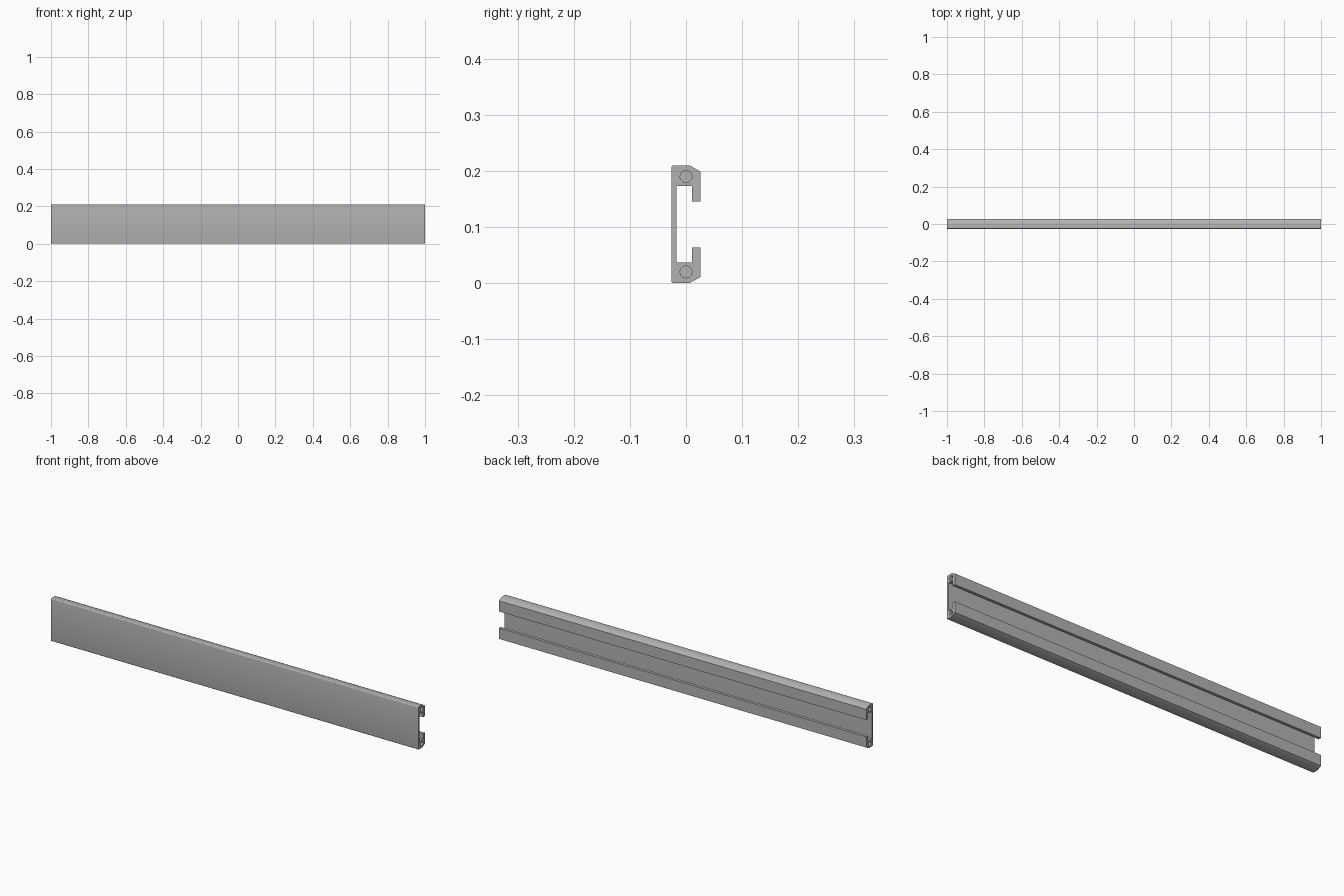
import bpy, bmesh, math

if "Cube" in bpy.data.objects:
    bpy.data.objects.remove(bpy.data.objects["Cube"])

HALF, MID = 1.0, 0.105        # half length, height of the symmetry plane
HOLE_R, HOLE_Z, HOLE_DEPTH = 0.0105, 0.085, 0.05

grey = bpy.data.materials.new("aluminium grey")
grey.diffuse_color = (0.45, 0.45, 0.45, 1)
grey.use_nodes = True
grey.node_tree.nodes["Principled BSDF"].inputs["Base Color"].default_value = grey.diffuse_color

# Upper half of the cross-section (y, height above the symmetry plane)
R = 0.004
corner = [(-0.026 + R - R * math.cos(a), 0.105 - R + R * math.sin(a))
          for a in [i * math.pi / 8 for i in range(5)]]
upper = corner + [(0.006, 0.105), (0.026, 0.094), (0.026, 0.041),
                  (0.011, 0.041), (0.011, 0.068), (-0.017, 0.068)]
profile = upper + [(y, -z) for y, z in reversed(upper)]

# Channel rail: profile extruded along x
bm = bmesh.new()
face = bm.faces.new([bm.verts.new((-HALF, y, MID + z)) for y, z in profile])
ext = bmesh.ops.extrude_face_region(bm, geom=[face])["geom"]
bmesh.ops.translate(bm, vec=(2 * HALF, 0, 0),
                    verts=[v for v in ext if isinstance(v, bmesh.types.BMVert)])
bmesh.ops.recalc_face_normals(bm, faces=bm.faces)
mesh = bpy.data.meshes.new("channel_rail")
bm.to_mesh(mesh)
bm.free()
mesh.materials.append(grey)
rail = bpy.data.objects.new("channel_rail", mesh)
bpy.context.collection.objects.link(rail)
bpy.context.view_layer.objects.active = rail

# Blind screw holes in both ends, above and below
cutters = []
for sx in (-1, 1):
    for sz in (-1, 1):
        bpy.ops.mesh.primitive_cylinder_add(
            vertices=32, radius=HOLE_R, depth=2 * HOLE_DEPTH,
            location=(sx * HALF, 0, MID + sz * HOLE_Z), rotation=(0, math.pi / 2, 0))
        cutter = bpy.context.object
        cutter.name = "screw_hole_cutter"
        cutter.hide_render = True
        cutter.data.materials.append(grey)
        cutters.append(cutter)

bpy.context.view_layer.objects.active = rail
for cutter in cutters:
    mod = rail.modifiers.new("screw_hole", "BOOLEAN")
    mod.operation, mod.solver, mod.object = "DIFFERENCE", "EXACT", cutter
    bpy.ops.object.modifier_apply(modifier=mod.name)
for cutter in cutters:
    bpy.data.objects.remove(cutter)

# Smooth shading with sharp profile edges
bpy.ops.object.select_all(action="DESELECT")
rail.select_set(True)
bpy.ops.object.shade_smooth_by_angle(angle=math.radians(30))
